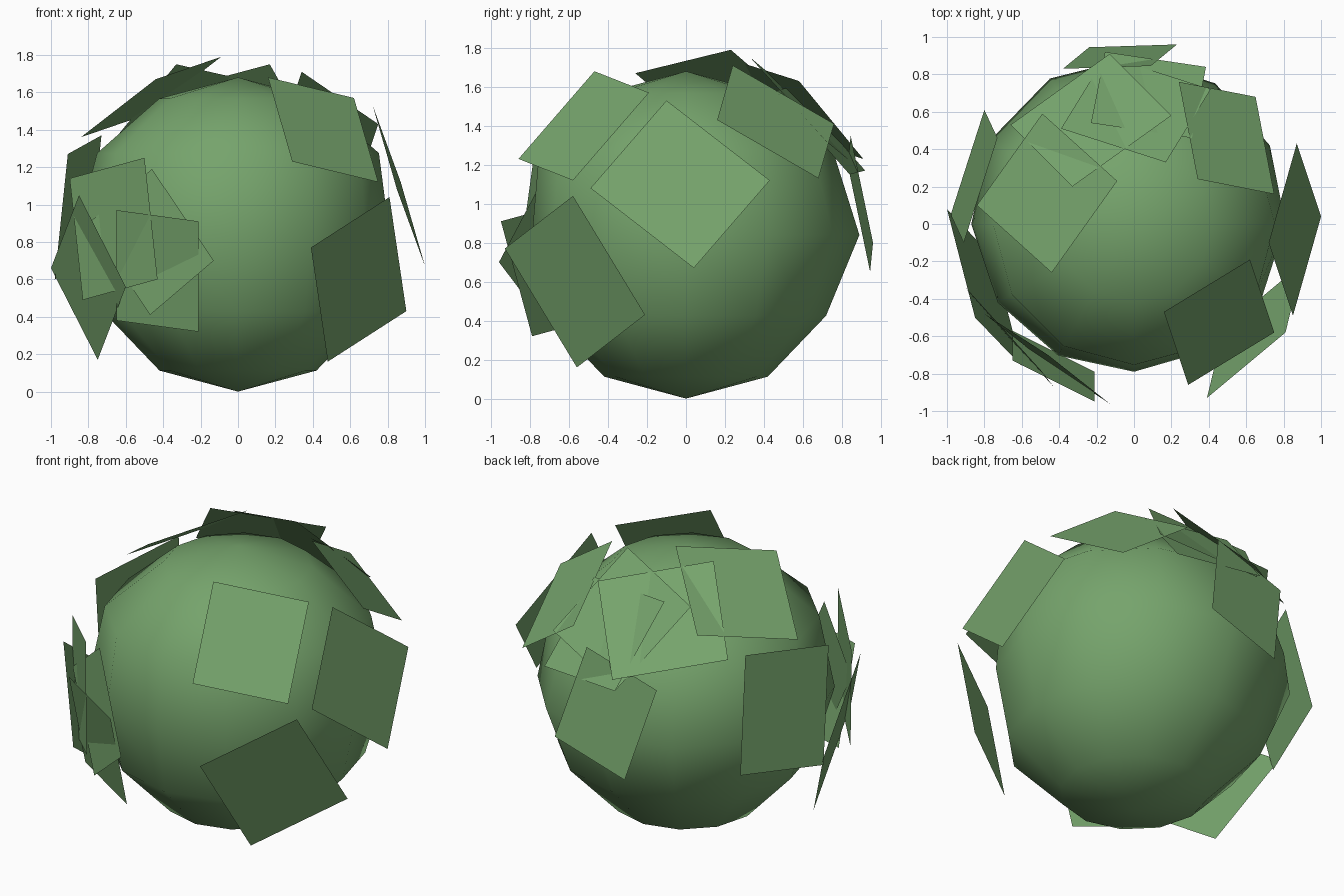
import bpy, bmesh
from mathutils import Vector

green = bpy.data.materials.new("leaf_green")
green.diffuse_color = (0.18, 0.37, 0.15, 1)


def add_object(name, bm):
    mesh = bpy.data.meshes.new(name)
    bm.to_mesh(mesh)
    bm.free()
    mesh.materials.append(green)
    obj = bpy.data.objects.new(name, mesh)
    bpy.context.collection.objects.link(obj)
    return obj


# Bush body: low sphere, slightly lumpy, smooth shaded
R = 0.84
bm = bmesh.new()
bmesh.ops.create_uvsphere(bm, u_segments=12, v_segments=6, radius=1)
for v in bm.verts:
    d = v.co.normalized()
    r = R
    if 0.3 < d.z < 0.7:
        r = 0.87
    elif -0.7 < d.z < -0.3:
        r = 0.83
    elif abs(d.z) < 0.1:
        r = 0.84 + 0.05 * d.y - 0.03 * d.x
    v.co = d * r + Vector((0, 0, R))
for f in bm.faces:
    f.smooth = True
add_object("bush_body", bm)

# Leaf cards: three corners each, the fourth completes the rectangle
leaves = [
    # front right and right side
    ((.16, -.47, 1.68), (.62, -.19, 1.57), (.75, -.58, 1.12)),
    ((.39, -.93, .77), (.81, -.58, 1.04), (.90, -.21, .43)),
    ((.85, -.49, 1.08), (.72, -.10, 1.53), (.87, .43, 1.12)),
    ((.75, .16, 1.43), (.65, .68, 1.13), (.24, .76, 1.41)),
    # front left cluster
    ((-.65, -.73, .97), (-.21, -.95, .91), (-.21, -.79, .32)),
    ((-.46, -.70, 1.19), (-.13, -.96, .70), (-.47, -.74, .41)),
    ((-.90, -.34, 1.14), (-.50, -.78, 1.25), (-.43, -.87, .60)),
    ((-1.0, .08, .66), (-.85, -.50, 1.05), (-.60, -.76, .56)),
    # left side and upper left
    ((-.91, -.10, 1.27), (-.73, .46, 1.37), (-.80, .61, .70)),
    ((-.84, .10, 1.36), (-.44, -.26, 1.67), (-.09, .23, 1.79)),
    # back cluster
    ((-.38, .83, 1.20), (-.24, .945, .65), (.23, .96, .80)),
    ((.31, .46, 1.58), (-.23, .54, 1.60), (-.155, .92, 1.17)),
    ((-.13, .91, 1.23), (.20, .58, 1.63), (-.33, .20, 1.75)),
    ((-.39, .51, 1.60), (.17, .33, 1.75), (.41, .72, 1.32)),
]
for i, corners in enumerate(leaves):
    a, b, c = map(Vector, corners)
    bm = bmesh.new()
    face = bm.faces.new([bm.verts.new(p) for p in (a, b, c, a + c - b)])
    face.normal_update()
    # leaf faces outwards
    if face.normal.dot((a + c) / 2 - Vector((0, 0, R))) < 0:
        face.normal_flip()
    add_object(f"leaf_{i + 1:02d}", bm)
